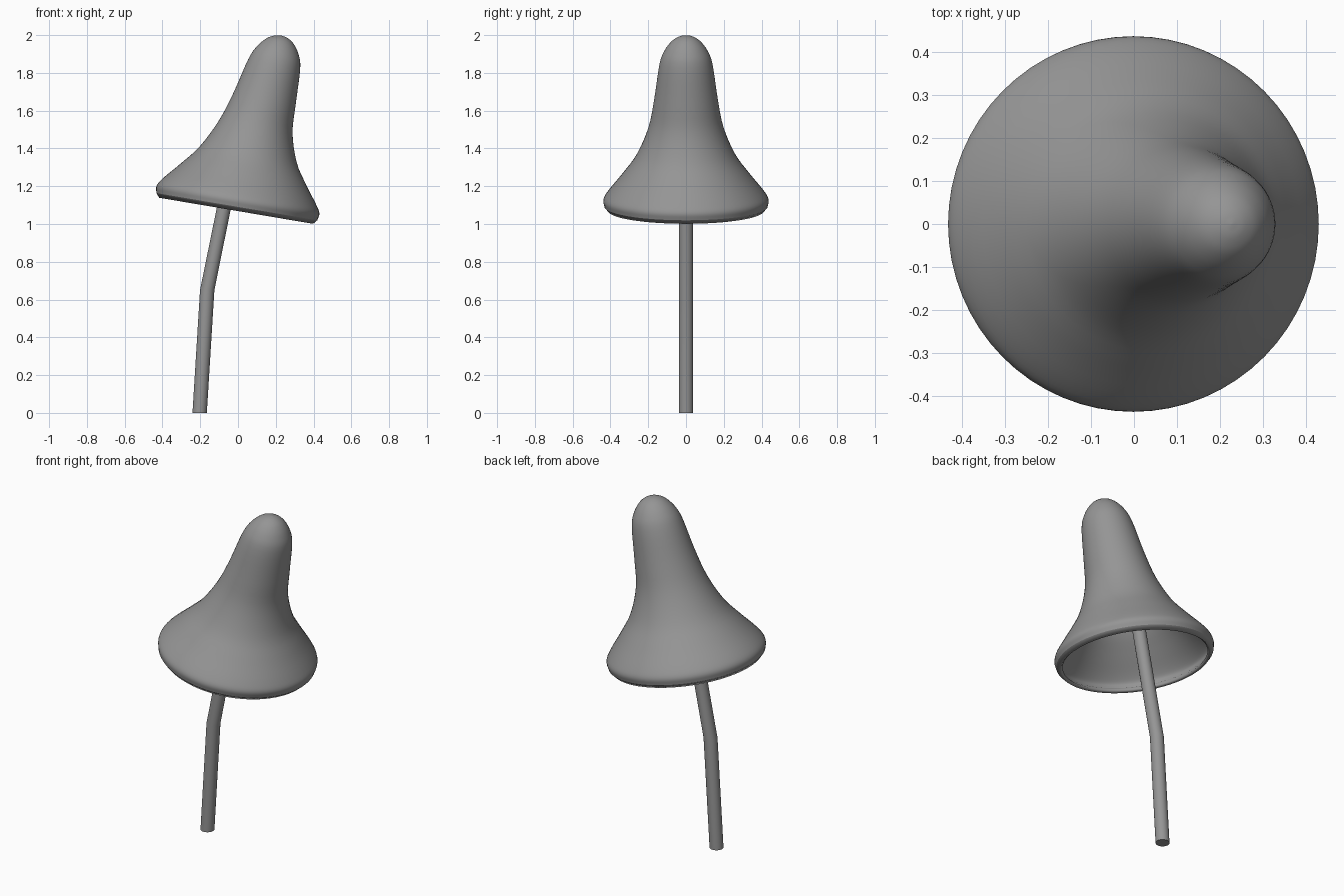
import bpy, bmesh, math
from mathutils import Vector, Matrix

if "Cube" in bpy.data.objects:
    bpy.data.objects.remove(bpy.data.objects["Cube"], do_unlink=True)

grey = bpy.data.materials.new("plain grey")
grey.use_nodes = True
grey.diffuse_color = (0.3, 0.3, 0.3, 1)
grey.node_tree.nodes["Principled BSDF"].inputs["Base Color"].default_value = grey.diffuse_color


def smooth_path(points, steps):
    """Catmull-Rom curve through the points."""
    p = [2 * points[0] - points[1]] + points + [2 * points[-1] - points[-2]]
    out = []
    for a, b, c, d in zip(p, p[1:], p[2:], p[3:]):
        for i in range(steps):
            t = i / steps
            out.append(0.5 * (2 * b + (c - a) * t + (2 * a - 5 * b + 4 * c - d) * t ** 2
                              + (3 * b - a - 3 * c + d) * t ** 3))
    return out + [points[-1]]


def loft(name, rings, sides, close_bottom):
    """Skin a stack of horizontal rings given as (height, radius, x shift)."""
    bm = bmesh.new()
    loops = []
    for height, radius, shift in rings:
        angles = [math.tau * i / sides for i in range(sides)]
        loops.append([bm.verts.new((shift + radius * math.cos(t), radius * math.sin(t), height))
                      for t in angles])
    for low, high in zip(loops, loops[1:]):
        for i in range(sides):
            j = (i + 1) % sides
            bm.faces.new((low[i], low[j], high[j], high[i]))
    bm.faces.new(loops[-1])
    if close_bottom:
        bm.faces.new(loops[0][::-1])
    mesh = bpy.data.meshes.new(name)
    bm.to_mesh(mesh)
    bm.free()
    mesh.materials.append(grey)
    obj = bpy.data.objects.new(name, mesh)
    bpy.context.collection.objects.link(obj)
    bpy.ops.object.select_all(action="DESELECT")
    obj.select_set(True)
    bpy.context.view_layer.objects.active = obj
    bpy.ops.object.shade_smooth_by_angle(angle=math.radians(28))
    return obj


# Cap: leaning bell with a chamfered lip, hollow underneath
bell = [(0.022, 0.432, 0), (0.06, 0.437, 0), (0.105, 0.411, 0), (0.2, 0.335, 0.006),
        (0.305, 0.26, 0.014), (0.455, 0.198, 0.028), (0.61, 0.168, 0.049), (0.8, 0.14, 0.069),
        (0.875, 0.112, 0.074), (0.925, 0.073, 0.077), (0.948, 0.035, 0.079), (0.955, 0.002, 0.08)]
profile = smooth_path([Vector(p) for p in bell], 4)
cap = loft("cap", [(0, 0.413, 0)] + profile, 64, False)
cap.matrix_world = Matrix.Translation((-0.01, 0, 1.07)) @ Matrix.Rotation(math.radians(9.6), 4, "Y")
shell = cap.modifiers.new("shell", "SOLIDIFY")
shell.thickness = 0.02
shell.offset = -1

# Stem: thin rod with one bend, running up into the cap
loft("stem", [(0, 0.038, -0.203), (0.65, 0.038, -0.163), (1.75, 0.037, 0.06)], 32, True)
